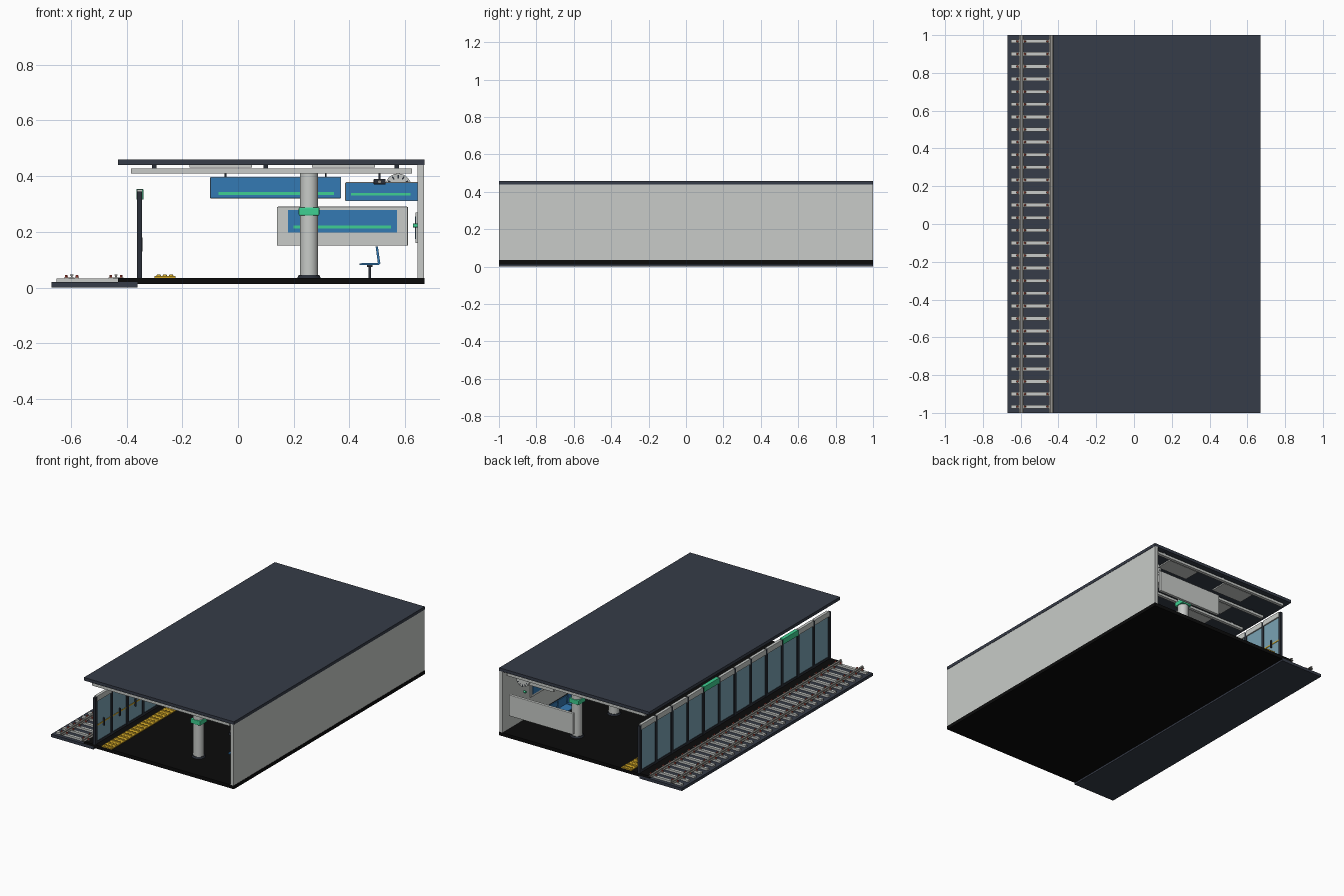
import bpy, bmesh, math
from mathutils import Matrix, Vector

if "Cube" in bpy.data.objects:
    bpy.data.objects.remove(bpy.data.objects["Cube"])


def srgb(r, g, b):
    return tuple((c / 255 / 12.92 if c < 11 else ((c / 255 + 0.055) / 1.055) ** 2.4) for c in (r, g, b)) + (1,)


def material(name, *rgb):
    m = bpy.data.materials.new(name)
    m.diffuse_color = srgb(*rgb)
    m.use_nodes = True
    m.node_tree.nodes["Principled BSDF"].inputs["Base Color"].default_value = m.diffuse_color
    return m


SLATE = material("dark slate", 54, 60, 72)
BLACK = material("floor black", 11, 11, 11)
GREY = material("light grey", 200, 203, 200)
BLUE = material("sign blue", 52, 122, 180)
GREEN = material("signal green", 62, 208, 146)
YELLOW = material("tactile yellow", 215, 172, 40)
GLASS = material("glass teal", 122, 163, 180)
RED = material("fastener red", 190, 75, 60)
STEEL = material("rail steel", 150, 148, 142)
METAL = material("dark metal", 42, 47, 56)


def finish(name, bm, mat):
    bmesh.ops.recalc_face_normals(bm, faces=bm.faces)
    me = bpy.data.meshes.new(name)
    bm.to_mesh(me)
    bm.free()
    me.materials.append(mat)
    ob = bpy.data.objects.new(name, me)
    bpy.context.collection.objects.link(ob)
    return ob


def boxes(name, mat, items, bevel=0):
    """One object from many boxes given as x0, x1, y0, y1, z0, z1."""
    bm = bmesh.new()
    for x0, x1, y0, y1, z0, z1 in items:
        m = Matrix.Translation(((x0 + x1) / 2, (y0 + y1) / 2, (z0 + z1) / 2)) @ Matrix.Diagonal((x1 - x0, y1 - y0, z1 - z0, 1))
        bmesh.ops.create_cube(bm, size=1, matrix=m)
    ob = finish(name, bm, mat)
    if bevel:
        mod = ob.modifiers.new("bevel", "BEVEL")
        mod.width = bevel
        mod.segments = 2
    return ob


def cylinders(name, mat, items, sides=32, axis="Z", smooth=True):
    """One object from many cylinders given as centre, bottom radius, top radius, length."""
    rot = {"Z": Matrix(), "Y": Matrix.Rotation(math.pi / 2, 4, "X"), "X": Matrix.Rotation(math.pi / 2, 4, "Y")}[axis]
    bm = bmesh.new()
    for c, r1, r2, d in items:
        bmesh.ops.create_cone(bm, cap_ends=True, segments=sides, radius1=r1, radius2=r2, depth=d,
                              matrix=Matrix.Translation(c) @ rot)
    ob = finish(name, bm, mat)
    if smooth:
        bpy.context.view_layer.objects.active = ob
        ob.select_set(True)
        bpy.ops.object.shade_smooth_by_angle()
        ob.select_set(False)
    return ob


def extrude_y(name, mat, profile, spans):
    """Sweep an (x, z) outline along y."""
    bm = bmesh.new()
    for y0, y1 in spans:
        f = bm.faces.new([bm.verts.new((x, y0, z)) for x, z in profile])
        g = bmesh.ops.extrude_face_region(bm, geom=[f])
        bmesh.ops.translate(bm, vec=(0, y1 - y0, 0), verts=[v for v in g["geom"] if isinstance(v, bmesh.types.BMVert)])
    return finish(name, bm, mat)


# Shell: track bed, platform slab, wall, roof
boxes("track_bed", SLATE, [(-0.67, -0.36, -1, 1, 0, 0.019)])
boxes("platform_floor", BLACK, [(-0.43, 0.67, -1, 1, 0.012, 0.035)])
boxes("side_wall", GREY, [(0.645, 0.668, -1, 1, 0.035, 0.439)])
boxes("roof", SLATE, [(-0.43, 0.67, -1, 1, 0.439, 0.459)])

# Track: sleepers, rails and fasteners
sleepers = [-0.967 + i * 1.934 / 29 for i in range(30)]
rails = (-0.597, -0.438)
boxes("sleepers", GREY, [(-0.652, -0.385, y - 0.01, y + 0.01, 0.019, 0.032) for y in sleepers])
for i, x in enumerate(rails):
    half = [(0.011, 0.032), (0.011, 0.035), (0.003, 0.037), (0.003, 0.042), (0.006, 0.043), (0.006, 0.047)]
    profile = [(x + a, z) for a, z in half] + [(x - a, z) for a, z in reversed(half)]
    extrude_y(f"rail_{i + 1}", STEEL, profile, [(-1, 1)])
clips = [(x + s, y) for x in rails for s in (-0.019, 0.019) for y in sleepers]
boxes("rail_clips", STEEL, [(x - 0.008, x + 0.008, y - 0.007, y + 0.007, 0.032, 0.036) for x, y in clips])
cylinders("rail_bolts", RED, [((x, y, 0.040), 0.006, 0.005, 0.009) for x, y in clips], sides=6, smooth=False)

# Tactile strip with raised domes
boxes("tactile_strip", YELLOW, [(-0.30, -0.225, -1, 1, 0.035, 0.041)])
cylinders("tactile_domes", YELLOW, [((x, -0.98 + j * 0.04, 0.044), 0.009, 0.006, 0.007)
          for x in (-0.285, -0.2625, -0.24) for j in range(50)], sides=10)

# Platform screen: posts, glass, header boxes, rail strip and handles
pitch = 1.98 / 12
posts = [-0.99 + i * pitch for i in range(13)]
bays = [0.99 - (k + 0.5) * pitch for k in range(12)]
boxes("screen_posts", METAL, [(-0.362, -0.345, y - 0.010, y + 0.010, 0.035, 0.345) for y in posts])
boxes("screen_sills", METAL, [(-0.360, -0.347, -0.99, 0.99, 0.035, 0.05)])
boxes("screen_glass", GLASS, [(-0.356, -0.351, y - pitch / 2 + 0.01, y + pitch / 2 - 0.01, 0.05, 0.32) for y in bays])
boxes("screen_headers", GREY, [(-0.363, -0.343, y - 0.076, y + 0.076, 0.316, 0.352)
      for k, y in enumerate(bays) if k % 5 != 4], 0.002)
boxes("screen_signal_boxes", GREEN, [(-0.365, -0.339, y - 0.079, y + 0.079, 0.316, 0.353)
      for k, y in enumerate(bays) if k % 5 == 4], 0.002)
boxes("screen_warning_band", YELLOW, [(-0.351, -0.349, y - 0.072, y + 0.072, 0.15, 0.158) for y in bays])
boxes("screen_handles", METAL, [(-0.351, -0.342, y - 0.004, y + 0.004, 0.13, 0.18) for y in bays])

# Ceiling beams and light panels
beams = [-0.97 + i * 0.194 for i in range(11)]
boxes("ceiling_beams", GREY, [(-0.385, 0.625, y - 0.01, y + 0.01, 0.41, 0.427) for y in beams])
boxes("beam_hangers", METAL, [(x - 0.008, x + 0.008, y - 0.008, y + 0.008, 0.427, 0.439)
      for x in (-0.3, 0.1, 0.57) for y in beams])
boxes("ceiling_lights", GREY, [(x, x + 0.226, y + 0.04, y + 0.154, 0.431, 0.439)
      for x in (-0.175, 0.265) for y in beams[:-1]])

# Columns with dark foot and green collar
columns = [(0.255, -0.776 + i * 0.388) for i in range(5)]
cylinders("columns", GREY, [((x, y, 0.2225), 0.033, 0.033, 0.375) for x, y in columns])
cylinders("column_feet", METAL, [((x, y, 0.04), 0.042, 0.037, 0.01) for x, y in columns])
boxes("column_collars", GREEN, [(x - 0.037, x + 0.037, y - 0.037, y + 0.037, 0.258, 0.288) for x, y in columns], 0.004)

# Benches: curved seat shell, posts and feet
benches = [-0.582, -0.194, 0.194, 0.582]
seat = [(0.437, 0.08), (0.505, 0.08), (0.511, 0.087), (0.502, 0.148), (0.494, 0.148), (0.502, 0.088), (0.437, 0.087)]
seats = [(b + o - 0.046, b + o + 0.046) for b in benches for o in (-0.1, 0, 0.1)]
extrude_y("bench_seats", BLUE, seat, seats)
boxes("bench_bars", METAL, [(0.463, 0.483, b - 0.14, b + 0.14, 0.073, 0.08) for b in benches])
boxes("bench_posts", METAL, [(0.468, 0.478, b + o - 0.006, b + o + 0.006, 0.035, 0.073)
      for b in benches for o in (-0.1, 0.1)])


# Signs: grey back, blue face plate and green stripe, facing the front
def sign(name, x0, x1, z0, z1, y, face, stripe):
    boxes(name + "_case", GREY if face else BLUE, [(x0, x1, y - 0.01, y + 0.01, z0, z1)], 0.003)
    if face:
        fx0, fx1, fz0, fz1 = face
        boxes(name + "_face", BLUE, [(fx0, fx1, y - 0.013, y - 0.01, fz0, fz1)])
    sx0, sx1, sz = stripe
    boxes(name + "_stripe", GREEN, [(sx0, sx1, y - 0.015, y - 0.01, sz - 0.005, sz + 0.005)])


sign("end_billboard", 0.14, 0.61, 0.15, 0.29, 0.975, (0.18, 0.57, 0.197, 0.278), (0.20, 0.55, 0.217))
for i, y in enumerate((-0.388, 0.388)):
    sign(f"hanging_sign_{i + 1}", -0.10, 0.37, 0.32, 0.397, y, (-0.098, 0.368, 0.322, 0.395), (-0.07, 0.345, 0.338))
    boxes(f"hanging_sign_rods_{i + 1}", METAL, [(x - 0.003, x + 0.003, y - 0.003, y + 0.003, 0.395, 0.412)
          for x in (-0.045, 0.315)])
sign("wall_sign", 0.385, 0.647, 0.31, 0.378, 0.83, (0.387, 0.645, 0.312, 0.376), (0.405, 0.62, 0.335))

# Wall posters with a small green call button beside each
boxes("poster_frames", GREY, [(0.637, 0.646, b - 0.13, b + 0.13, 0.16, 0.27) for b in benches])
boxes("poster_faces", BLUE, [(0.635, 0.637, b - 0.115, b + 0.115, 0.175, 0.255) for b in benches])
cylinders("call_buttons", GREEN, [((0.638, y, 0.222), 0.007, 0.007, 0.018) for _, y in columns], 16, "X")

# Round clock with hour ticks, hung from a beam behind the wall sign
cx, cy, cz = 0.575, 0.88, 0.362
cylinders("clock_body", GREY, [((cx, cy, cz), 0.047, 0.047, 0.02)], 32, "Y")
bm = bmesh.new()
for k in range(12):
    m = (Matrix.Translation((cx, cy, cz)) @ Matrix.Rotation(k * math.pi / 6, 4, "Y")
         @ Matrix.Translation((0, 0, 0.036)) @ Matrix.Diagonal((0.005, 0.024, 0.012, 1)))
    bmesh.ops.create_cube(bm, size=1, matrix=m)
finish("clock_ticks", bm, METAL)

# Security camera below a beam
boxes("camera_body", METAL, [(0.487, 0.53, -0.03, 0.03, 0.37, 0.39)], 0.003)
boxes("camera_arm", METAL, [(0.505, 0.512, -0.004, 0.004, 0.388, 0.412)])
cylinders("camera_lens", STEEL, [((0.508, -0.032, 0.38), 0.007, 0.007, 0.008)], 16, "Y")
